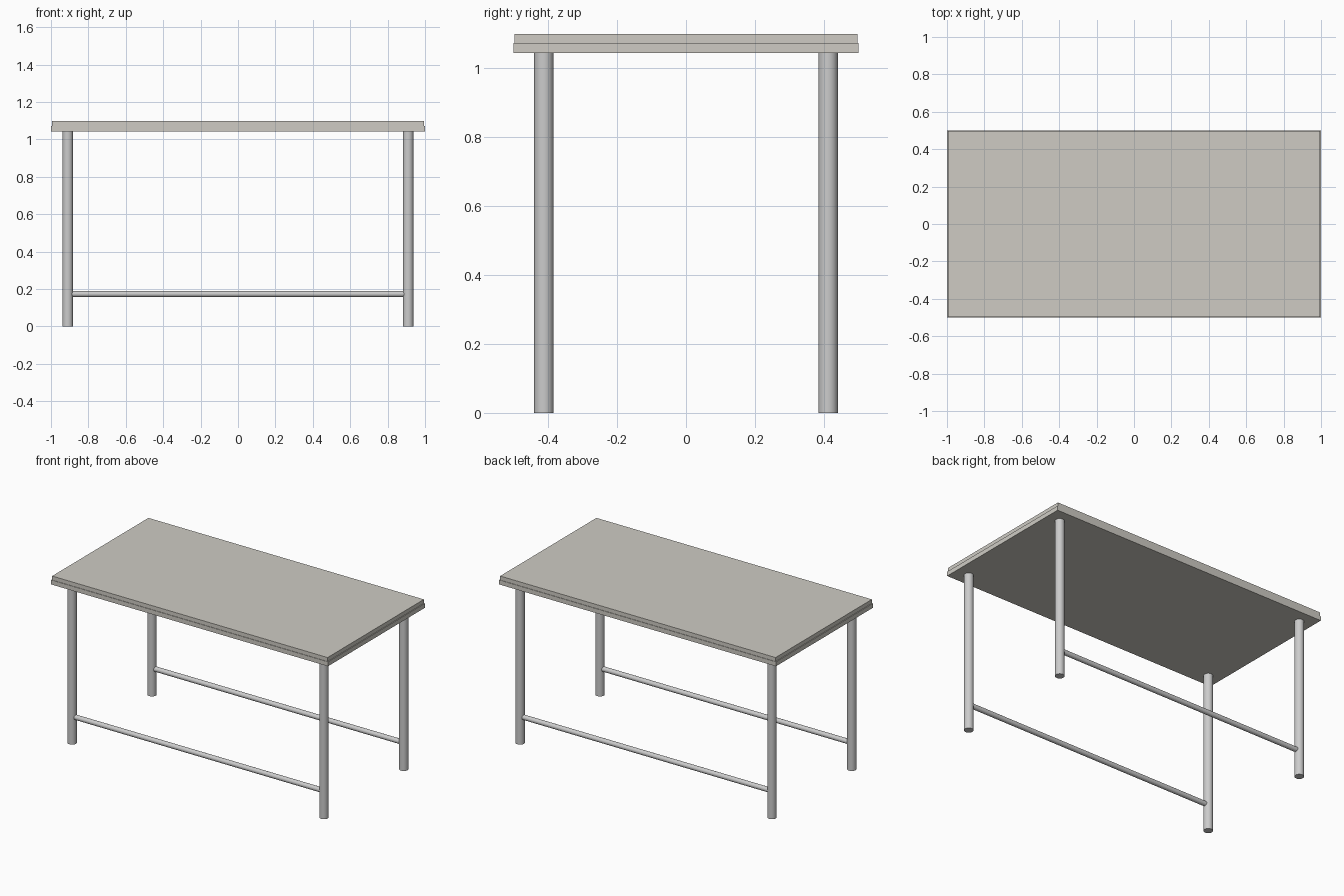
import bpy, math

if "Cube" in bpy.data.objects:
    bpy.data.objects.remove(bpy.data.objects["Cube"])


def box(name, sx, sy, z0, z1):
    bpy.ops.mesh.primitive_cube_add(size=1, location=(0, 0, (z0 + z1) / 2))
    ob = bpy.context.object
    ob.name = name
    ob.scale = (sx, sy, z1 - z0)
    bpy.ops.object.transform_apply(location=False, rotation=False, scale=True)
    return ob


def tube(name, radius, length, loc, rot=(0, 0, 0)):
    bpy.ops.mesh.primitive_cylinder_add(vertices=32, radius=radius, depth=length,
                                        location=loc, rotation=rot)
    ob = bpy.context.object
    ob.name = name
    bpy.ops.object.shade_smooth_by_angle(angle=math.radians(40))
    return ob


LEG_X, LEG_Y, LEG_R = 0.91, 0.412, 0.028
UNDERSIDE, STEP, TOP = 1.043, 1.072, 1.098

# Two-layer tabletop, upper layer very slightly inset
lower = box("tabletop_lower", 2.0, 1.0, UNDERSIDE, STEP)
upper = box("tabletop_upper", 1.99, 0.994, STEP, TOP)

for sy, side in ((-1, "front"), (1, "back")):
    # Round legs
    for sx, end in ((-1, "left"), (1, "right")):
        tube(f"{side}_{end}_leg", LEG_R, UNDERSIDE,
             (sx * LEG_X, sy * LEG_Y, UNDERSIDE / 2))
    # Long stretcher rail between the legs
    tube(f"{side}_rail", 0.016, 2 * (LEG_X - LEG_R) + 0.01,
         (0, sy * LEG_Y, 0.173), (0, math.pi / 2, 0))

# Pale warm finish on the tabletop
mat = bpy.data.materials.new("tabletop_finish")
mat.diffuse_color = (0.62, 0.6, 0.55, 1)
mat.use_nodes = True
mat.node_tree.nodes["Principled BSDF"].inputs["Base Color"].default_value = mat.diffuse_color
for ob in (lower, upper):
    ob.data.materials.append(mat)
